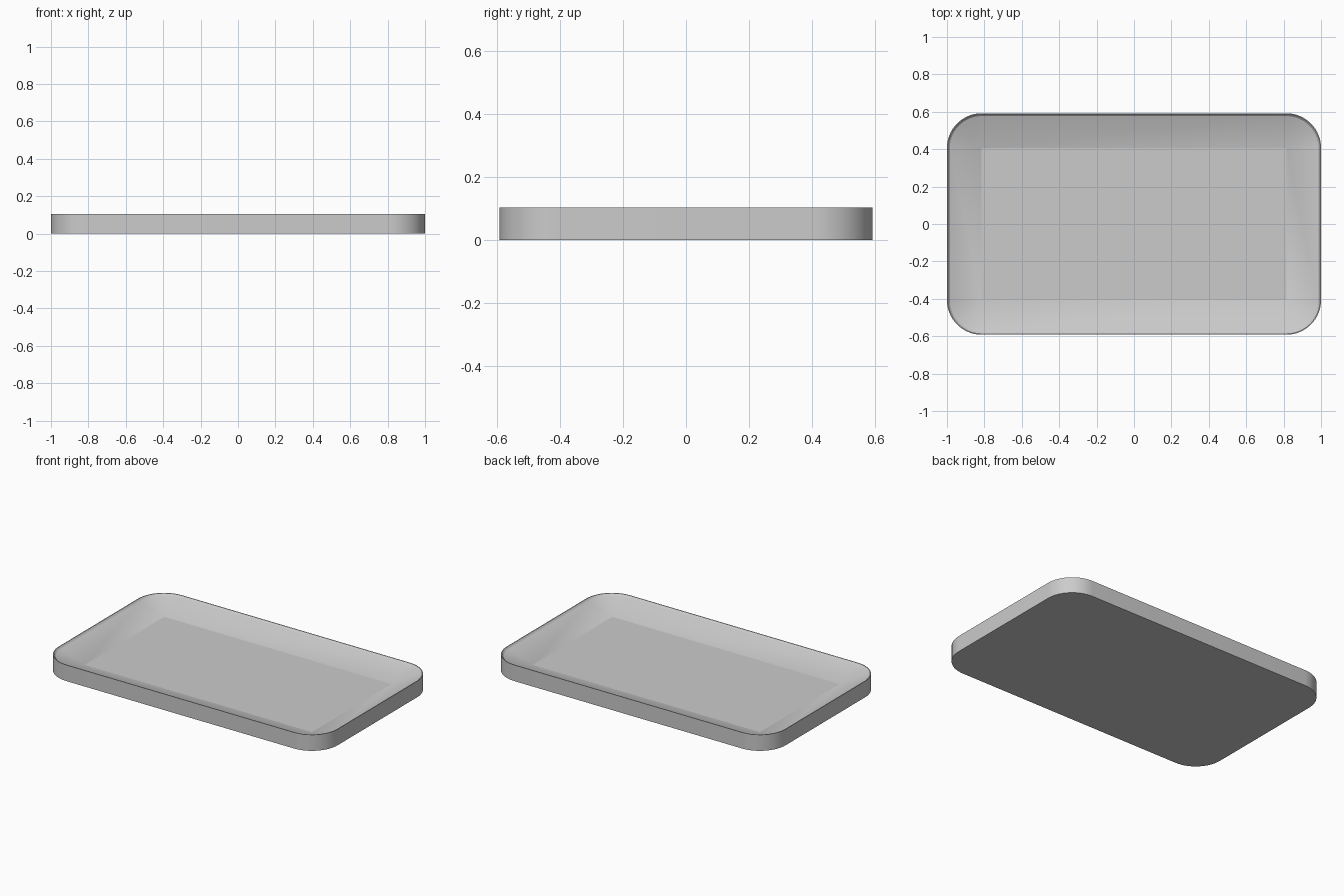
import bpy
import bmesh
from math import cos, sin, pi, radians

cube = bpy.data.objects.get("Cube")
if cube:
    bpy.data.objects.remove(cube, do_unlink=True)

# Half size of the flat floor; every ring is an offset of this rectangle
CORE_X, CORE_Y = 0.815, 0.407
STEPS = 16

grey = bpy.data.materials.new("plain grey")
grey.use_nodes = True
colour = (0.6, 0.6, 0.6, 1)
grey.diffuse_color = colour
grey.node_tree.nodes["Principled BSDF"].inputs["Base Color"].default_value = colour


def ring(bm, radius, z):
    """Rectangle with rounded corners of the given radius."""
    verts = []
    for corner, (sx, sy) in enumerate([(1, 1), (-1, 1), (-1, -1), (1, -1)]):
        for i in range(STEPS + 1):
            a = (corner + i / STEPS) * pi / 2
            verts.append(bm.verts.new((sx * CORE_X + radius * cos(a),
                                       sy * CORE_Y + radius * sin(a), z)))
    return verts


# Section from underside, up the wall, over the thin rim and down to the floor
section = [(0.185, 0), (0.185, 0.104), (0.18, 0.104), (0.17, 0.094), (0, 0.035)]

bm = bmesh.new()
rings = [ring(bm, r, z) for r, z in section]
bm.faces.new(rings[0][::-1])
for low, high in zip(rings, rings[1:]):
    for i in range(len(low)):
        j = (i + 1) % len(low)
        bm.faces.new((low[i], low[j], high[j], high[i]))
bm.faces.new(rings[-1])

# Collapse the zero-radius floor corners to points
bmesh.ops.remove_doubles(bm, verts=bm.verts, dist=0.0001)
bmesh.ops.recalc_face_normals(bm, faces=bm.faces)

mesh = bpy.data.meshes.new("tray")
bm.to_mesh(mesh)
bm.free()
mesh.materials.append(grey)
tray = bpy.data.objects.new("tray", mesh)
bpy.context.collection.objects.link(tray)

# Smooth rounded corners, crisp rim and floor edges
bpy.ops.object.select_all(action="DESELECT")
tray.select_set(True)
bpy.context.view_layer.objects.active = tray
bpy.ops.object.shade_smooth_by_angle(angle=radians(15))
